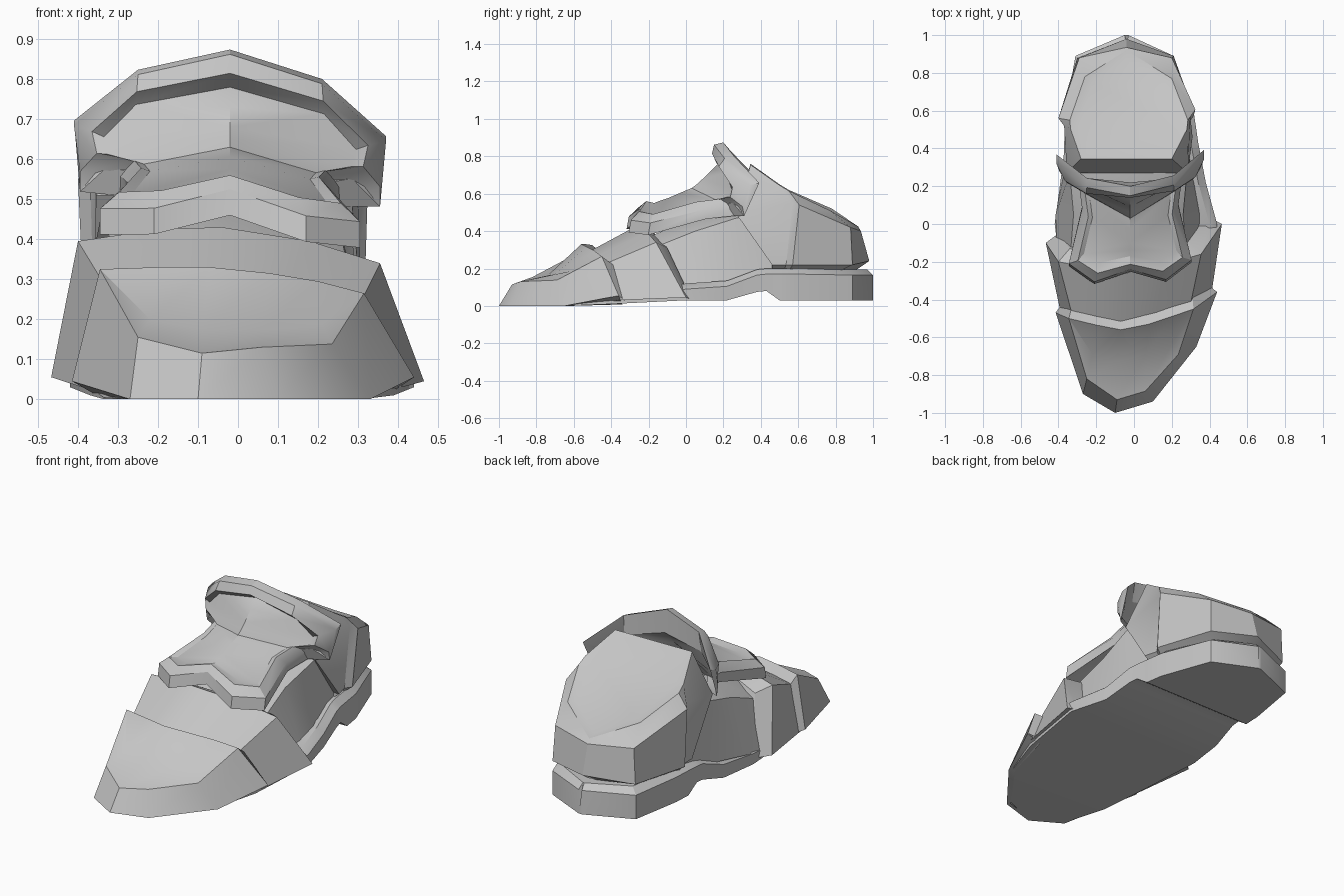
import bpy, bmesh
from mathutils import Vector

grey = bpy.data.materials.new("armour grey")
grey.diffuse_color = (0.56, 0.56, 0.56, 1)


def finish(name, bm):
    bmesh.ops.remove_doubles(bm, verts=bm.verts, dist=0.0005)
    bmesh.ops.recalc_face_normals(bm, faces=bm.faces)
    me = bpy.data.meshes.new(name)
    bm.to_mesh(me)
    bm.free()
    ob = bpy.data.objects.new(name, me)
    bpy.context.collection.objects.link(ob)
    me.materials.append(grey)
    bpy.ops.object.select_all(action='DESELECT')
    ob.select_set(True)
    bpy.context.view_layer.objects.active = ob
    bpy.ops.object.shade_smooth_by_angle(angle=0.55)
    return ob


def bridge(bm, a, b, closed):
    n = len(a)
    for i in range(n if closed else n - 1):
        j = (i + 1) % n
        bm.faces.new((a[i], a[j], b[j], b[i]))


def loft(name, rings, closed=True, caps=True):
    bm = bmesh.new()
    vs = [[bm.verts.new(p) for p in r] for r in rings]
    for a, b in zip(vs, vs[1:]):
        bridge(bm, a, b, closed)
    if caps:
        bm.faces.new(vs[0])
        bm.faces.new(vs[-1])
    return finish(name, bm)


# sole: stations along y of left, right, bottom, top
stations = [(-.99, -.11, -.09, 0, .002), (-.9, -.26, .12, 0, .003),
            (-.65, -.335, .31, 0, .004), (-.4, -.37, .39, .01, .03),
            (0, -.42, .44, .03, .09), (.22, -.39, .38, .03, .105),
            (.38, -.37, .35, .075, .165), (.43, -.37, .34, .08, .17),
            (.5, -.365, .33, .03, .17), (.6, -.36, .315, .03, .17),
            (.89, -.31, .21, .03, .165), (1, -.05, -.03, .03, .165)]
rings = []
for y, l, r, b, t in stations:
    d = min(.04, (r - l) * .3)
    rise = min(.03, t - b)
    yy = y - .03 if y > .8 else y
    rings.append([(l, y, b), (l, y, t), (l + d, yy, t + rise),
                  (r - d, yy, t + rise), (r, y, t), (r, y, b)])
loft("sole", rings)

# toe cap: tucked lip, ground edge, upper edge, crease, ridge, then the step inwards
loft("toe_cap", [
    [(-.35, -.44, .008), (-.26, -.88, 0), (-.1, -.98, 0),
     (.09, -.92, 0), (.3, -.63, 0), (.37, -.34, .008)],
    [(-.415, -.47, .045), (-.27, -.9, 0), (-.1, -1, 0),
     (.1, -.94, 0), (.33, -.65, 0), (.44, -.36, .055)],
    [(-.345, -.5, .325), (-.25, -.82, .155), (-.09, -.93, .115),
     (.06, -.885, .13), (.235, -.69, .138), (.315, -.45, .265)],
    [(-.345, -.5, .325), (-.22, -.69, .2), (-.09, -.73, .172),
     (.06, -.7, .172), (.21, -.62, .185), (.315, -.45, .265)],
    [(-.345, -.5, .325), (-.2, -.535, .33), (-.07, -.56, .33),
     (.08, -.53, .315), (.2, -.49, .295), (.315, -.45, .265)],
    [(-.33, -.44, .27), (-.2, -.475, .28), (-.07, -.5, .28),
     (.08, -.47, .27), (.2, -.43, .25), (.31, -.39, .22)],
], closed=False, caps=False)
for s, name in ((0, "toe_step_left"), (1, "toe_step_right")):
    pts = ([(.44, -.36, .055), (.315, -.45, .265), (.31, -.39, .22), (.4, -.33, .03)] if s else
           [(-.415, -.47, .045), (-.345, -.5, .325), (-.33, -.44, .27), (-.38, -.42, .03)])
    bm = bmesh.new()
    bm.faces.new([bm.verts.new(p) for p in pts])
    ob = finish(name, bm)
    if ob.data.polygons[0].normal.y < 0:
        ob.data.flip_normals()

# instep band: overlapped front edge, flared rear edge, step inwards
loft("instep_band", [
    [(-.39, -.46, .03), (-.33, -.47, .28), (-.2, -.5, .285), (-.07, -.52, .29),
     (.12, -.47, .27), (.3, -.42, .23), (.41, -.37, .03)],
    [(-.467, -.1, .055), (-.4, -.2, .395), (-.2, -.24, .425), (-.04, -.26, .43),
     (.18, -.21, .395), (.355, -.16, .34), (.465, 0, .045)],
    [(-.4, -.05, .04), (-.34, -.13, .36), (-.2, -.17, .39), (-.04, -.19, .4),
     (.16, -.14, .36), (.3, -.1, .31), (.41, .03, .035)],
])

# ankle body: half sections mirrored about the foot axis
rings = []
for y, half in ((-.2, [(.38, .04), (.31, .3), (.18, .37)]),
                (.05, [(.385, .1), (.29, .4), (.17, .47)]),
                (.27, [(.34, .13), (.31, .47), (.19, .5)]),
                (.5, [(.3, .2), (.29, .5), (.2, .55)])):
    rings.append([(-.03 - x, y, z) for x, z in half] +
                 [(-.03 + x, y, z) for x, z in reversed(half)])
loft("ankle", rings)

# heel cup: proud rear shell, recessed cheeks, sloping closed top
heel_low = [(.31, .46, .22), (.29, .535, .22), (.315, .57, .22), (.21, .89, .22),
            (-.04, .98, .24), (-.3, .88, .22), (-.385, .56, .22), (-.36, .525, .22),
            (-.36, .46, .22)]
heel_neck = [(-.03 + (x + .03) * .88, .45 + (y - .45) * .86, .18) for x, y, z in heel_low]
loft("heel_cup", [
    heel_neck,
    [(x, y, z + .01) for x, y, z in heel_neck],
    heel_low,
    [(.285, .27, .49), (.298, .57, .55), (.325, .605, .54), (.2, .88, .42),
     (-.04, .935, .4), (-.29, .88, .42), (-.4, .56, .55), (-.37, .52, .56),
     (-.355, .27, .51)],
    [(.2, .345, .755), (.28, .5, .645), (.285, .55, .615), (.2, .77, .51),
     (-.04, .92, .425), (-.26, .78, .52), (-.34, .55, .62), (-.335, .5, .65),
     (-.28, .345, .76)],
    [(.17, .37, .735), (.235, .5, .635), (.24, .55, .605), (.17, .74, .51),
     (-.04, .87, .435), (-.22, .75, .52), (-.295, .55, .61), (-.29, .5, .64),
     (-.25, .37, .74)],
])

# shin plate: right halves of the outer edge and of the sunken panel edge
outer = [(0, .15, .862), (.23, .2, .8), (.39, .33, .665), (.375, .29, .55),
         (.275, .24, .545), (.255, .09, .528), (.325, -.2, .46), (.19, -.3, .468), (0, -.24, .525)]
inner = [(0, .19, .78), (.235, .205, .725), (.315, .235, .64), (.305, .21, .597),
         (.215, .155, .577), (.2, .04, .56), (.245, -.15, .5), (.16, -.2, .51), (0, -.17, .55)]
spine = [.19, .14, .09, .06, .03, -.03, -.1, -.14, -.17]
spine_z = [.78, .73, .68, .652, .63, .605, .575, .562, .55]


def whole(half):
    full = half + [(-x, y, z) for x, y, z in reversed(half[1:-1])]
    return [Vector((x - .02, y + .03 * x, z - .05 * x)) for x, y, z in full]


def fill(bm, ring, centres):
    n = len(ring)
    c = [ring[0]] + [bm.verts.new(p) for p in centres[1:-1]] + [ring[8]]
    for side in (lambda i: ring[i], lambda i: ring[(n - i) % n]):
        for i in range(8):
            quad = []
            for v in (side(i), side(i + 1), c[i + 1], c[i]):
                if v not in quad:
                    quad.append(v)
            bm.faces.new(quad)


def thickness(p):
    if p.z > .6:
        return Vector((0, .05, .012))
    return Vector((0, .01, -.05)) if p.y > 0 else Vector((0, -.012, -.065))


bm = bmesh.new()
edge, panel = whole(outer), whole(inner)
ridge = [a.lerp(b, .6) + (Vector((0, -.035, .002)) if a.z > .6 else Vector((0, -.015, .02)))
         for a, b in zip(edge, panel)]
back = [p + thickness(p) for p in edge]
under = [p + Vector((0, .03, -.03)) for p in panel]
loops = [[bm.verts.new(p) for p in r] for r in (panel, ridge, edge, back, under)]
for a, b in zip(loops, loops[1:]):
    bridge(bm, a, b, True)
mid = [Vector((-.02, y, z)) for y, z in zip(spine, spine_z)]
fill(bm, loops[0], mid)
fill(bm, loops[-1], [p + Vector((0, .03, -.03)) for p in mid])
finish("shin_plate", bm)
